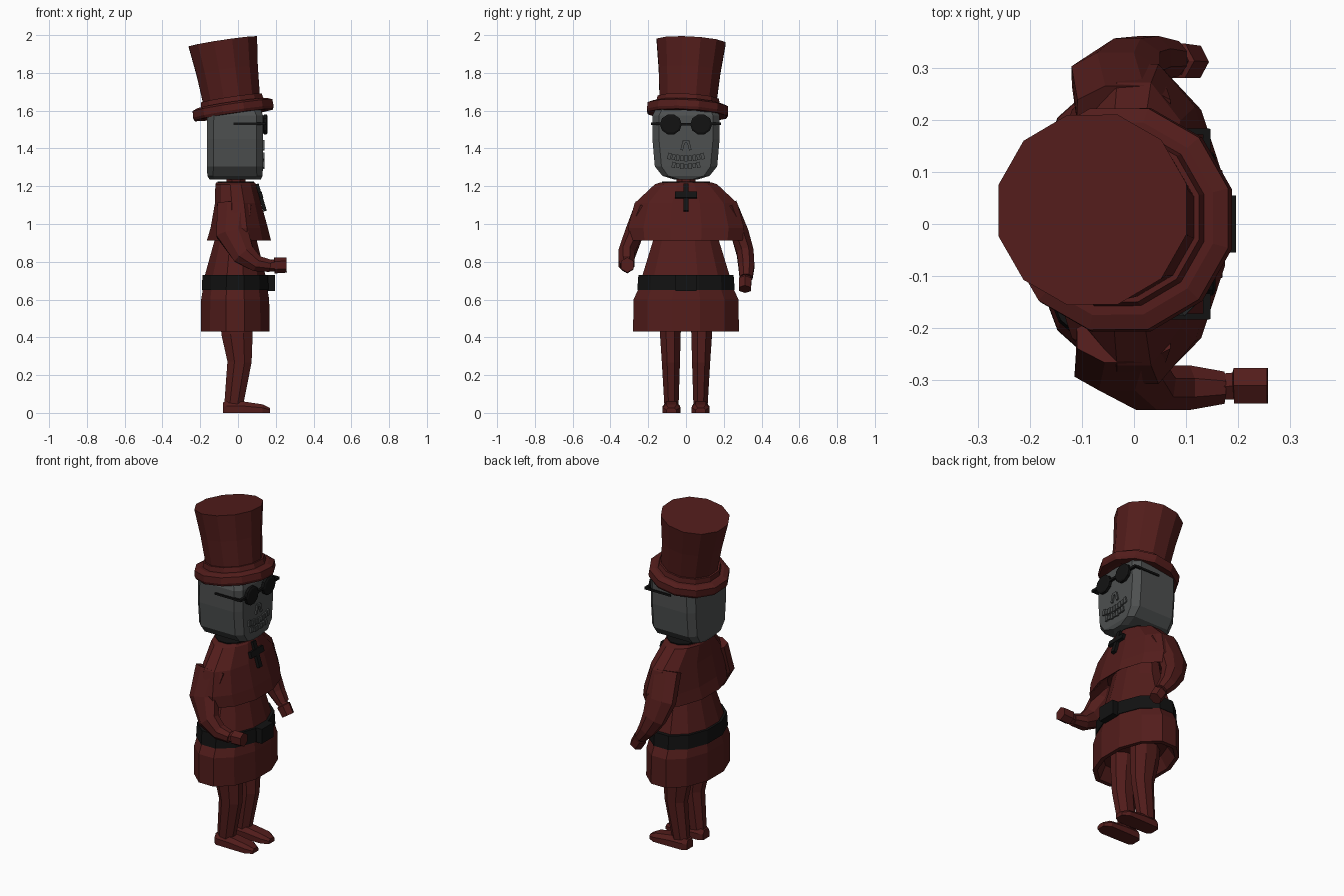
import bpy, bmesh, math
from mathutils import Vector, Matrix


def material(name, r, g, b):
    m = bpy.data.materials.new(name)
    m.diffuse_color = (r, g, b, 1)
    return m


RED = material("dark_red", 0.085, 0.012, 0.011)
BLACK = material("black", 0.006, 0.006, 0.006)
GREY = material("bone_grey", 0.075, 0.08, 0.08)


def loft(name, rings, mat, matrix=None, cap=True):
    """Skin a stack of equal-length point rings with flat quads."""
    bm = bmesh.new()
    vs = [[bm.verts.new(p) for p in r] for r in rings]
    n = len(rings[0])
    for a, b in zip(vs, vs[1:]):
        for i in range(n):
            j = (i + 1) % n
            bm.faces.new((a[i], a[j], b[j], b[i]))
    if cap:
        bm.faces.new(vs[0][::-1])
        bm.faces.new(vs[-1])
    bmesh.ops.recalc_face_normals(bm, faces=bm.faces)
    if matrix:
        bm.transform(matrix)
    me = bpy.data.meshes.new(name)
    bm.to_mesh(me)
    bm.free()
    me.materials.append(mat)
    ob = bpy.data.objects.new(name, me)
    bpy.context.collection.objects.link(ob)
    return ob


def oval(z, x0, x1, ry, n=12, cy=0):
    """Horizontal polygon spanning x0..x1 and cy-ry..cy+ry, flats on the axes."""
    k = 1 / math.cos(math.pi / n)
    cx, rx = (x0 + x1) / 2, (x1 - x0) / 2
    ang = [math.tau * (i + 0.5) / n for i in range(n)]
    return [Vector((cx + k * rx * math.cos(a), cy + k * ry * math.sin(a), z)) for a in ang]


def chamfered(z, x0, x1, w, c, cy=0):
    """Horizontal rectangle with cut corners."""
    pts = [(x1, -w + c), (x1, w - c), (x1 - c, w), (x0 + c, w),
           (x0, w - c), (x0, -w + c), (x0 + c, -w), (x1 - c, -w)]
    return [Vector((x, cy + y, z)) for x, y in pts]


def limb(name, path, mat, n=8):
    """Tube through (x, y, z, width_y, thickness) stations bending in the xz plane."""
    pts = [Vector(p[:3]) for p in path]
    rings = []
    for i, p in enumerate(pts):
        t = (pts[min(i + 1, len(pts) - 1)] - pts[max(i - 1, 0)]).normalized()
        side = (Vector((0, 1, 0)) - t * t.y).normalized()
        up = t.cross(side)
        k = 1 / math.cos(math.pi / n)
        rings.append([p + k * (side * path[i][3] * math.cos(a) + up * path[i][4] * math.sin(a))
                      for a in (math.tau * (j + 0.5) / n for j in range(n))])
    return loft(name, rings, mat)


def box(name, c, s, mat, matrix=None):
    h = Vector(s) / 2
    sq = [(-1, -1), (1, -1), (1, 1), (-1, 1)]
    rings = [[Vector((x * h.x, y * h.y, z * h.z)) for x, y in sq] for z in (-1, 1)]
    return loft(name, rings, mat, Matrix.Translation(c) @ (matrix or Matrix()))


# Top hat, tilted back and a little sideways
tilt = (Matrix.Translation((-0.022, 0.007, 1.577))
        @ Matrix.Rotation(math.radians(-3), 4, 'X') @ Matrix.Rotation(math.radians(-8.5), 4, 'Y'))
hat = [(0.01, 0.15), (0, 0.17), (0, 0.208), (0.015, 0.215), (0.05, 0.213), (0.062, 0.185),
       (0.062, 0.168), (0.09, 0.162), (0.09, 0.152), (0.24, 0.164), (0.393, 0.183)]
loft("top_hat", [oval(z, -r, r, r) for z, r in hat], RED, tilt)

# Blocky skull
loft("head", [chamfered(1.235, -0.15, 0.12, 0.06, 0.03),
              chamfered(1.255, -0.162, 0.13, 0.125, 0.03),
              chamfered(1.305, -0.165, 0.132, 0.165, 0.035),
              chamfered(1.45, -0.165, 0.132, 0.178, 0.035),
              chamfered(1.575, -0.163, 0.132, 0.177, 0.035),
              chamfered(1.63, -0.14, 0.11, 0.15, 0.035)], GREY)

# Nose: two slanted bars with a small bridge
for s in (-1, 1):
    box("nose_side", (0.135, s * 0.017, 1.415), (0.012, 0.014, 0.05), GREY,
        Matrix.Rotation(s * 0.25, 4, 'X'))
box("nose_bridge", (0.134, 0, 1.437), (0.014, 0.026, 0.014), GREY)

# Grin: upper and lower rows of teeth following a smile
for i in range(-4, 5):
    y = i * 0.022
    lift = 1.6 * y * y
    rot = Matrix.Rotation(2.4 * y, 4, 'X')
    box("upper_tooth", (0.134, y, 1.347 + lift), (0.014, 0.018, 0.028 if i % 2 else 0.034), GREY, rot)
    if abs(i) < 4:
        box("lower_tooth", (0.134, y, 1.306 + lift), (0.014, 0.018, 0.032 if i % 2 else 0.024), GREY, rot)

# Round dark glasses
for s in (-1, 1):
    turn = Matrix.Translation((0.132, s * 0.08, 1.527)) @ Matrix.Rotation(math.pi / 2, 4, 'Y')
    loft("lens", [oval(z, -r, r, r * 1.06, 10) for z, r in ((0, 0.046), (0.005, 0.052), (0.02, 0.052), (0.025, 0.043))],
         BLACK, turn)
    box("glasses_temple", (0.06, s * 0.178, 1.531), (0.17, 0.012, 0.012), BLACK)
    box("glasses_hinge", (0.14, s * 0.155, 1.531), (0.014, 0.055, 0.014), BLACK)
box("glasses_bridge", (0.145, 0, 1.528), (0.014, 0.06, 0.014), BLACK)

# Neck and collar
loft("neck", [oval(1.17, -0.06, 0.04, 0.05, 8), oval(1.25, -0.06, 0.04, 0.05, 8)], RED)
loft("collar", [oval(1.19, -0.105, 0.08, 0.12), oval(1.226, -0.11, 0.085, 0.128)], BLACK)

# Shoulder cape with a hollow underside
loft("cape", [oval(1.0, -0.11, 0.09, 0.20),
              oval(0.925, -0.145, 0.155, 0.285),
              oval(0.912, -0.165, 0.175, 0.30),
              oval(0.98, -0.145, 0.158, 0.308),
              oval(1.11, -0.122, 0.122, 0.272),
              oval(1.21, -0.12, 0.095, 0.165),
              oval(1.22, -0.115, 0.09, 0.135)], RED)

# Cross pendant lying on the cape
lean = Matrix.Rotation(math.radians(-17), 4, 'Y')
box("cross_upright", (0.122, 0, 1.14), (0.018, 0.028, 0.15), BLACK, lean)
box("cross_bar", (0.121, 0, 1.153), (0.018, 0.118, 0.034), BLACK, lean)

# Robe body, belt and hollow skirt
loft("robe", [oval(0.64, -0.185, 0.155, 0.245), oval(0.73, -0.175, 0.145, 0.23),
              oval(0.91, -0.125, 0.10, 0.175), oval(1.0, -0.11, 0.08, 0.16)], RED)
loft("belt", [oval(0.65, -0.192, 0.162, 0.258), oval(0.73, -0.188, 0.158, 0.252)], BLACK)
box("buckle", (0.175, 0, 0.688), (0.042, 0.11, 0.086), BLACK)
loft("skirt", [oval(0.50, -0.14, 0.12, 0.21), oval(0.432, -0.175, 0.145, 0.255),
               oval(0.432, -0.196, 0.168, 0.28), oval(0.60, -0.195, 0.165, 0.278),
               oval(0.66, -0.185, 0.155, 0.25)], RED)

# Arms: one bent forward, one hanging lower
limb("forward_arm", [(-0.02, -0.22, 1.10, 0.05, 0.09), (-0.03, -0.275, 0.95, 0.048, 0.085),
                     (0.03, -0.315, 0.84, 0.044, 0.062), (0.10, -0.315, 0.79, 0.043, 0.043),
                     (0.172, -0.315, 0.778, 0.031, 0.032)], RED)
limb("forward_hand", [(0.16, -0.313, 0.779, 0.024, 0.026), (0.192, -0.312, 0.781, 0.026, 0.028),
                      (0.193, -0.311, 0.781, 0.034, 0.037), (0.257, -0.311, 0.783, 0.034, 0.035)], RED, 6)
limb("lowered_arm", [(-0.02, 0.22, 1.10, 0.05, 0.09), (-0.035, 0.285, 0.95, 0.048, 0.085),
                     (-0.01, 0.313, 0.85, 0.045, 0.065), (0.03, 0.32, 0.775, 0.042, 0.048),
                     (0.075, 0.318, 0.715, 0.034, 0.034)], RED)
limb("lowered_hand", [(0.065, 0.315, 0.725, 0.024, 0.026), (0.08, 0.314, 0.706, 0.026, 0.028),
                      (0.081, 0.314, 0.705, 0.033, 0.036), (0.112, 0.312, 0.655, 0.031, 0.033)], RED, 6)

# Legs and shoes, mirrored left and right
for s in (-1, 1):
    limb("leg", [(-0.01, s * 0.083, 0.54, 0.058, 0.085), (-0.005, s * 0.083, 0.42, 0.055, 0.083),
                 (0.008, s * 0.08, 0.27, 0.048, 0.064), (-0.022, s * 0.077, 0.05, 0.038, 0.05)], RED)
    cy = s * 0.077
    shoe = [(-0.08, 0.03, 0.055), (-0.06, 0.044, 0.062), (0.03, 0.046, 0.06),
            (0.13, 0.047, 0.045), (0.17, 0.026, 0.026)]
    loft("shoe", [[Vector((x, cy + a * w, z)) for a, z in
                   ((-1, 0), (1, 0), (1, h * 0.6), (0.6, h), (-0.6, h), (-1, h * 0.6))]
                  for x, w, h in shoe], RED)
